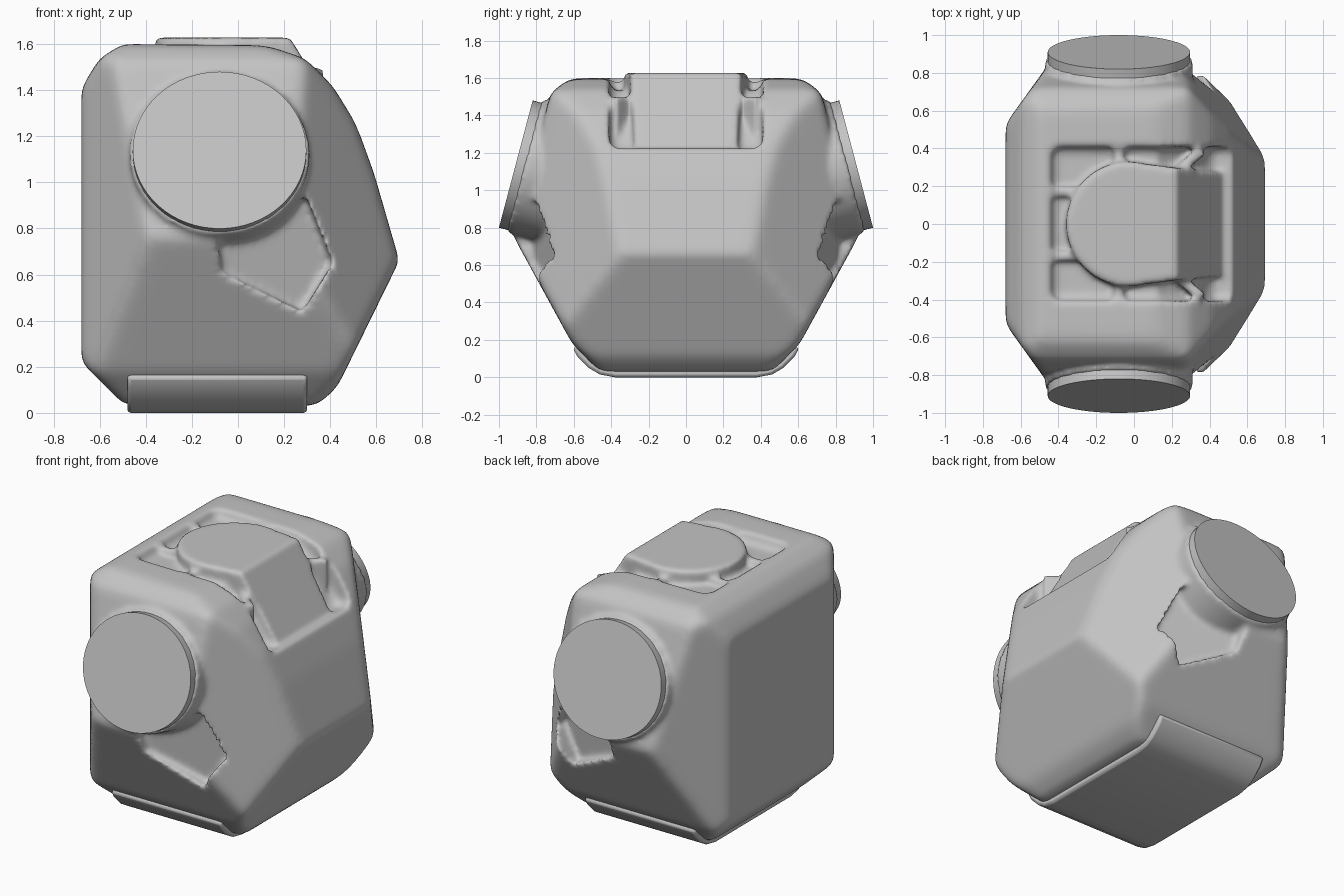
import bpy, bmesh, math
from mathutils import Vector, Matrix

if "Cube" in bpy.data.objects:
    bpy.data.objects.remove(bpy.data.objects["Cube"], do_unlink=True)

grey = bpy.data.materials.new("plain_grey")
grey.use_nodes = True
grey.diffuse_color = (0.55, 0.55, 0.55, 1)
for node in grey.node_tree.nodes:
    if node.type == 'BSDF_PRINCIPLED':
        node.inputs["Base Color"].default_value = grey.diffuse_color


def make(name, bm, helper=False):
    bmesh.ops.recalc_face_normals(bm, faces=bm.faces)
    mesh = bpy.data.meshes.new(name)
    bm.to_mesh(mesh)
    bm.free()
    mesh.materials.append(grey)
    ob = bpy.data.objects.new(name, mesh)
    bpy.context.scene.collection.objects.link(ob)
    ob.hide_render = helper
    return ob


def prism(points, place, lo, hi):
    """Closed prism; place(u, v, w) maps profile and depth to space."""
    bm = bmesh.new()
    rings = [[bm.verts.new(place(u, v, w)) for u, v in points] for w in (lo, hi)]
    for ring in rings:
        bm.faces.new(ring)
    n = len(points)
    for i in range(n):
        j = (i + 1) % n
        bm.faces.new((rings[0][i], rings[0][j], rings[1][j], rings[1][i]))
    bmesh.ops.recalc_face_normals(bm, faces=bm.faces)
    return bm


def slice_off(bm, point, normal):
    bmesh.ops.bisect_plane(bm, geom=bm.verts[:] + bm.edges[:] + bm.faces[:],
                           plane_co=point, plane_no=normal, clear_outer=True)
    bmesh.ops.holes_fill(bm, edges=[e for e in bm.edges if e.is_boundary])


def along_y(u, v, w):
    return (u, w, v)


def along_x(u, v, w):
    return (w, u, v)


def along_z(u, v, w):
    return (u, v, w)


def boolean(ob, other, operation):
    mod = ob.modifiers.new(other.name, 'BOOLEAN')
    mod.object, mod.operation, mod.solver = other, operation, 'EXACT'


def soften(ob, voxel, repeats):
    mod = ob.modifiers.new("Remesh", 'REMESH')
    mod.mode, mod.voxel_size = 'VOXEL', voxel
    mod = ob.modifiers.new("Smooth", 'SMOOTH')
    mod.factor, mod.iterations = 0.5, repeats


def bevel(ob, width, segments=3):
    mod = ob.modifiers.new("Bevel", 'BEVEL')
    mod.width, mod.segments = width, segments
    mod.limit_method, mod.angle_limit = 'ANGLE', math.radians(40)


def neck_shape(radius, front, back, side):
    """Tilted, slightly wide disc at one end of the body."""
    out = Vector((0, 0.967 * side, 0.256))
    turn = out.to_track_quat('Z', 'X').to_matrix().to_4x4()
    centre = Vector((-0.08, 0.91 * side, 1.14)) + out * (front + back) / 2
    bm = bmesh.new()
    bmesh.ops.create_cone(bm, cap_ends=True, segments=64, radius1=radius,
                          radius2=radius, depth=front - back)
    bm.transform(Matrix.Translation(centre) @ Matrix.Diagonal((1.07, 1, 1, 1)) @ turn)
    return bm


# body: side profile trimmed by sloping end and corner planes
outline = [(-0.68, 0.22), (-0.5, 0.04), (-0.46, 0.03), (0.34, 0.03), (0.43, 0.11),
           (0.70, 0.66), (0.59, 1.04), (0.51, 1.26), (0.41, 1.42), (0.29, 1.54),
           (0.12, 1.595), (-0.5, 1.6), (-0.6, 1.54), (-0.68, 1.41)]
shell = prism(outline, along_y, -1.2, 1.2)
for s in (-1, 1):
    slice_off(shell, (0, 0.92 * s, 0.78), (0, 0.68 * s, 0.18))
    slice_off(shell, (0, 0.62 * s, 0.2), (0, 0.53 * s, -0.29))
    slice_off(shell, (0, 0.46 * s, 0.03), (0, s, -1))
    slice_off(shell, (0, 0.62 * s, 1.6), (0, 0.6 * s, 0.8))
    slice_off(shell, (-0.68, 0.53 * s, 0.8), (-0.32, 0.23 * s, 0))
    slice_off(shell, (0.66, 0.4 * s, 0.68), (0.29, 0.23 * s, 0.04))
body = make("body", shell)
soften(body, 0.02, 26)
helpers = []

# top recess that follows the shoulder
recess = [(-0.44, 1.54), (0.12, 1.53), (0.3, 1.39), (0.38, 1.26), (0.42, 1.2),
          (0.52, 1.23), (0.9, 1.4), (0.9, 1.9), (-0.44, 1.9)]
top_cut = make("top_recess_cutter", prism(recess, along_y, -0.41, 0.41), True)
bevel(top_cut, 0.05)
boolean(body, top_cut, 'DIFFERENCE')
helpers.append(top_cut)

# finger recesses below both necks
grip = [(-0.07, 0.61), (0.28, 0.44), (0.41, 0.65), (0.27, 1.0), (-0.1, 0.85)]
for s in (-1, 1):
    def grip_place(u, v, w, s=s):
        floor = 0.8 - 0.35 * (u + 0.05) + 0.09 * (v - 0.6)
        return (u, s * (floor if w == 0 else w), v)
    cut = make("grip_cutter", prism(grip, grip_place, 0, 1.4), True)
    boolean(body, cut, 'DIFFERENCE')
    helpers.append(cut)

# raised plug in the top recess: round behind, sloping flat face in front
arc = [math.radians(a) for a in range(75, 286, 10)]
plug_plan = [(-0.03 + 0.33 * math.cos(a), 0.33 * math.sin(a)) for a in arc]
plug_plan += [(0.2, -0.3), (0.5, -0.27), (0.5, 0.27), (0.2, 0.3)]
plug_mesh = prism(plug_plan, along_z, 1.15, 1.628)
slice_off(plug_mesh, (0.23, 0, 1.62), (0.36, 0, 0.22))
plug = make("plug_shape", plug_mesh, True)
boolean(body, plug, 'UNION')
helpers.append(plug)

# short ribs joining plug and recess wall
for x, y, angle in ((-0.38, 0.17, 0), (-0.08, 0.37, 90), (0.29, 0.33, 40)):
    for s in (-1, 1):
        bm = bmesh.new()
        bmesh.ops.create_cube(bm, size=1)
        bm.transform(Matrix.Translation((x, y * s, 1.48 if x < 0.2 else 1.4))
                     @ Matrix.Rotation(math.radians(angle * s), 4, 'Z')
                     @ Matrix.Diagonal((0.18, 0.05, 0.2, 1)))
        rib = make("rib_shape", bm, True)
        boolean(body, rib, 'UNION')
        helpers.append(rib)

# neck collars blended into the body
for s in (-1, 1):
    collar = make("collar_shape", neck_shape(0.365, -0.045, -0.25, s), True)
    boolean(body, collar, 'UNION')
    helpers.append(collar)
soften(body, 0.016, 7)

# bake the blended body and drop the helpers
graph = bpy.context.evaluated_depsgraph_get()
baked = bpy.data.meshes.new_from_object(body.evaluated_get(graph))
body.modifiers.clear()
body.data = baked
for ob in helpers:
    bpy.data.objects.remove(ob, do_unlink=True)
baked.materials.clear()
baked.materials.append(grey)
for face in baked.polygons:
    face.use_smooth = True
    face.material_index = 0

# crisp neck discs
parts = []
for s, name in ((-1, "front_neck"), (1, "back_neck")):
    parts.append(make(name, neck_shape(0.352, 0, -0.22, s)))

# foot panel wrapping under the body
half = [(0.38, 0), (0.46, 0.015), (0.52, 0.05), (0.58, 0.11), (0.605, 0.155), (0.5, 0.22)]
foot_plan = half + [(-y, z) for y, z in reversed(half)]
foot = make("foot", prism(foot_plan, along_x, -0.48, 0.3))
bevel(foot, 0.015, 2)
parts.append(foot)

for ob in bpy.context.selected_objects:
    ob.select_set(False)
for ob in parts:
    ob.select_set(True)
bpy.context.view_layer.objects.active = foot
bpy.ops.object.shade_smooth_by_angle(angle=math.radians(35))
